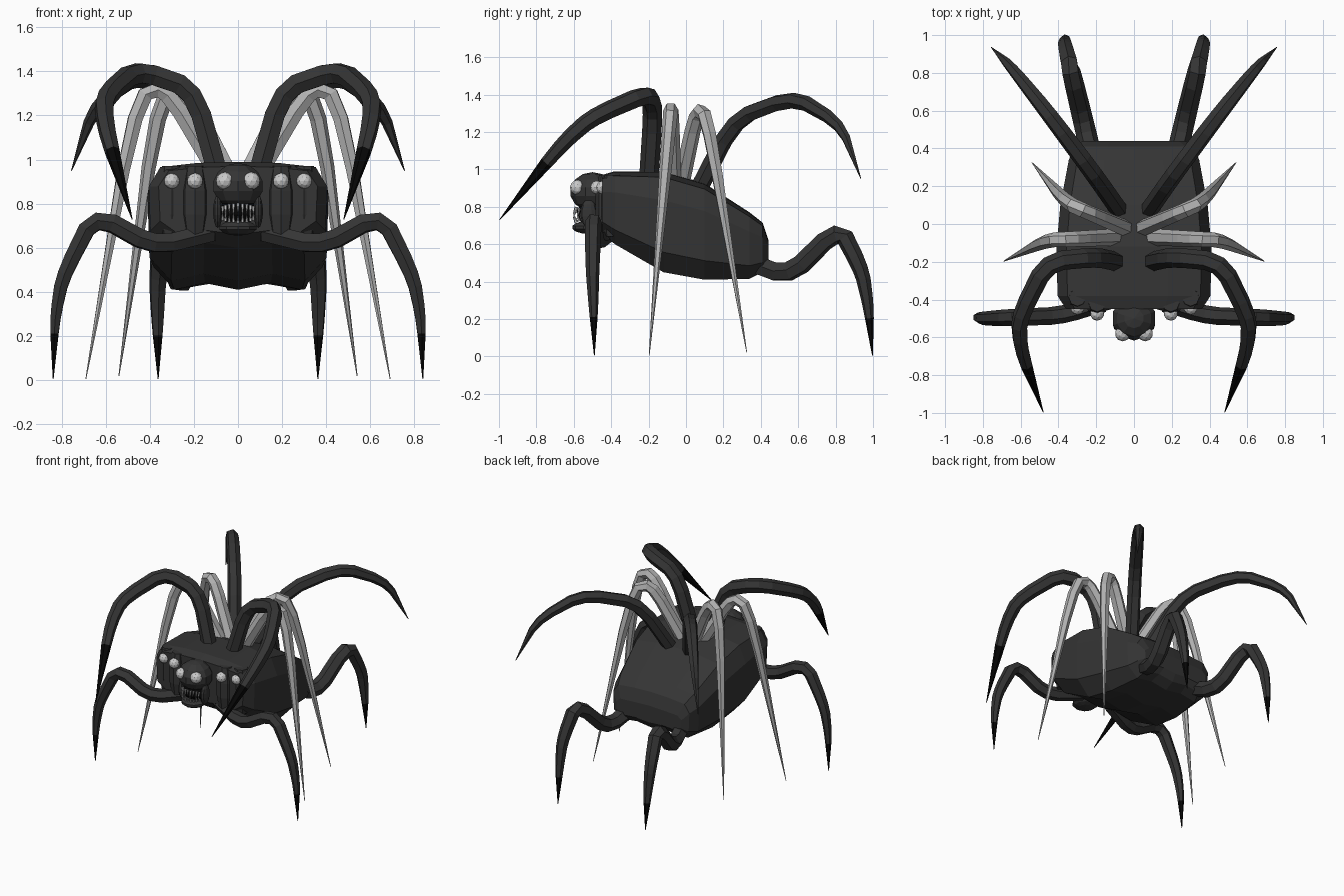
import bpy, bmesh, math
from mathutils import Vector, Matrix

if "Cube" in bpy.data.objects:
    bpy.data.objects.remove(bpy.data.objects["Cube"])


def material(name, v):
    m = bpy.data.materials.new(name)
    m.diffuse_color = (v, v, v, 1)
    m.use_nodes = True
    m.node_tree.nodes["Principled BSDF"].inputs["Base Color"].default_value = m.diffuse_color
    return m


DARK = material("charcoal shell", 0.035)
BLACK = material("black claw", 0.002)
GREY = material("grey leg", 0.45)
EYE = material("pale eye", 0.6)
TOOTH = material("ivory tooth", 0.5)
SIDES = (("right", 1), ("left", -1))


def finish(name, bm, mats):
    bmesh.ops.recalc_face_normals(bm, faces=bm.faces)
    me = bpy.data.meshes.new(name)
    bm.to_mesh(me)
    bm.free()
    for m in mats:
        me.materials.append(m)
    bpy.context.collection.objects.link(bpy.data.objects.new(name, me))


def skin(bm, rings, tipped=False):
    """Bridge equal vertex rings and cap both ends."""
    n = len(rings[0])
    for a, b in zip(rings, rings[1:]):
        for i in range(n):
            f = bm.faces.new((a[i], a[(i + 1) % n], b[(i + 1) % n], b[i]))
            f.material_index = int(tipped and b is rings[-1])
    bm.faces.new(rings[0])
    bm.faces.new(rings[-1]).material_index = int(tipped)


def tube(name, pts, radius, mats, sides=6):
    """Faceted tube; radius is a function of the distance fraction along it."""
    bm = bmesh.new()
    steps = [0] + [(b - a).length for a, b in zip(pts, pts[1:])]
    rings, u = [], Vector((0, 1, 0.01))
    for i, p in enumerate(pts):
        t = (pts[min(i + 1, len(pts) - 1)] - pts[max(i - 1, 0)]).normalized()
        u = (u - t * u.dot(t)).normalized()
        w = t.cross(u)
        r = radius(sum(steps[:i + 1]) / sum(steps))
        rings.append([bm.verts.new(p + r * (u * math.cos(a) + w * math.sin(a)))
                      for a in (math.tau * k / sides for k in range(sides))])
    skin(bm, rings, len(mats) > 1)
    finish(name, bm, mats)


def limb_pair(name, ctrl, r, power, *mats):
    """Mirrored limbs: corners of the control path are cut, thickness tapers to a point."""
    for side, s in SIDES:
        c = [Vector((s * x, y, z)) for x, y, z in ctrl]
        pts = [c[0]]
        for a, b, d in zip(c, c[1:], c[2:]):
            pts += [b.lerp(a, 0.3), b.lerp(a, 0.06).lerp(b.lerp(d, 0.06), 0.5) * 0.5
                    + (b.lerp(a, 0.3) + b.lerp(d, 0.25)) * 0.25, b.lerp(d, 0.25)]
        tube(f"{side}_{name}", pts + [c[-1]], lambda t: 0.002 + r * (1 - min(t, 1) ** power), mats)


def ball(name, centre, size, mat, ico=False):
    bm = bmesh.new()
    if ico:
        bmesh.ops.create_icosphere(bm, subdivisions=2, radius=1)
    else:
        bmesh.ops.create_uvsphere(bm, u_segments=10, v_segments=7, radius=1)
    bm.transform(Matrix.Translation(centre) @ Matrix.Diagonal((*size, 1)))
    finish(name, bm, [mat])


# Body: faceted cross-sections (y, half width, top, bottom) with a keel underneath
bm = bmesh.new()
rings = []
for y, w, zt, zb in ((-0.45, 0.36, 0.965, 0.66), (-0.38, 0.405, 0.985, 0.60),
                     (-0.12, 0.41, 0.985, 0.45), (0.10, 0.39, 0.92, 0.41),
                     (0.34, 0.345, 0.765, 0.415), (0.41, 0.315, 0.71, 0.45),
                     (0.44, 0.27, 0.62, 0.50)):
    h = zt - zb
    half = [(w * 0.45, zt), (w * 0.87, zt - 0.05 * h), (w, zb + 0.72 * h),
            (w * 0.98, zb + 0.2 * h), (w * 0.74, zb), (w * 0.38, zb + 0.06 * h)]
    loop = half + [(0, zb)] + [(-x, z) for x, z in reversed(half)] + [(0, zt + 0.005)]
    rings.append([bm.verts.new((x, y, z)) for x, z in loop])
skin(bm, rings)
finish("body", bm, [DARK])

# Head, mouth cavity and jaw
ball("head", (0, -0.5, 0.88), (0.12, 0.12, 0.105), DARK)
ball("mouth_cavity", (0, -0.5, 0.765), (0.092, 0.085, 0.065), BLACK)
ball("jaw", (0, -0.52, 0.69), (0.09, 0.09, 0.035), DARK)
for side, s in SIDES:
    ball(f"{side}_mouth_corner", (s * 0.092, -0.52, 0.765), (0.022, 0.045, 0.075), DARK)

# Teeth: thin upper and lower spikes along a curved mouth
for row, z, drop in (("upper", 0.80, -0.065), ("lower", 0.715, 0.05)):
    for i in range(9):
        a = math.radians(15 * (i - 4))
        curve = math.copysign(0.025, drop) * (1 - math.cos(a))
        root = Vector((0.08 * math.sin(a), -0.52 - 0.07 * math.cos(a), z + curve))
        point = root + Vector((0, -0.015, drop * (1 if i % 2 else 0.65)))
        tube(f"{row}_tooth_{i + 1}", [root, point], lambda t: 0.008 - 0.0075 * t, [TOOTH], 5)

# Dark walking legs with black claws
limb_pair("front_leg", [(.12, -.4, .67), (.38, -.485, .605), (.65, -.495, .755),
                        (.795, -.5, .47), (.83, -.495, .28), (.838, -.49, .005)],
          0.046, 3.2, DARK, BLACK)
limb_pair("back_leg", [(.21, .3, .52), (.27, .55, .425), (.335, .82, .695),
                       (.365, .94, .46), (.365, .975, .27), (.362, .997, .005)],
          0.053, 3.2, DARK, BLACK)

# Dark raised arms
limb_pair("upper_front_arm", [(.09, -.2, .93), (.2, -.175, 1.32), (.46, -.2, 1.41),
                              (.61, -.5, 1.28), (.6, -.66, 1.14), (.48, -.997, .73)],
          0.05, 4, DARK, BLACK)
limb_pair("upper_back_arm", [(.07, .06, .88), (.21, .26, 1.27), (.45, .58, 1.39),
                             (.65, .83, 1.24), (.755, .935, .95)],
          0.046, 4, DARK)

# Thin grey legs
limb_pair("grey_front_leg", [(.1, -.07, .95), (.33, -.08, 1.33), (.46, -.085, 1.28),
                             (.69, -.197, .005)], 0.043, 1.6, GREY)
limb_pair("grey_middle_leg", [(.05, -.02, .95), (.24, .06, 1.32), (.36, .115, 1.28),
                              (.54, .325, .02)], 0.043, 1.6, GREY)

# Eyes, with brow lobes standing behind the outer ones
for name, x, y, r in (("inner", 0.06, -0.58, 0.041), ("middle", 0.195, -0.475, 0.037),
                      ("outer", 0.3, -0.445, 0.036)):
    for side, s in SIDES:
        ball(f"{side}_{name}_eye", (s * x, y, 0.903), (r, r, r), EYE, ico=True)
        if name != "inner":
            lobe = [Vector((s * x, y + 0.055, 0.64 + 0.11 * k)) for k in range(4)]
            tube(f"{side}_{name}_brow_lobe", lobe,
                 lambda t: 0.045 + 0.022 * math.sin(math.pi * min(t, 1)), [DARK], 8)
